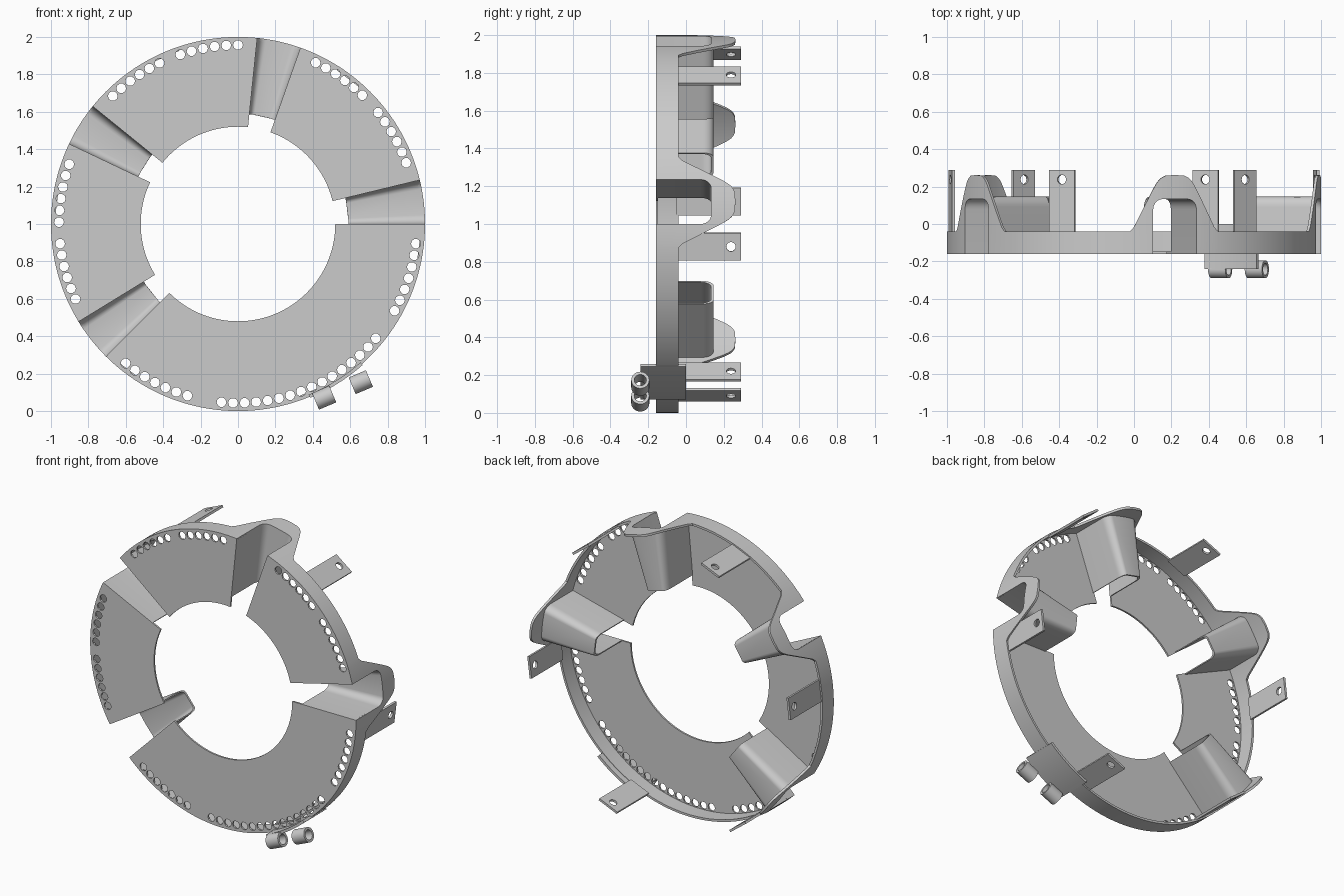
import bpy, bmesh
from math import radians, cos, sin, pi
from mathutils import Matrix, Vector

if "Cube" in bpy.data.objects:
    bpy.data.objects.remove(bpy.data.objects["Cube"])

CHANNELS = [6.8 + 70.5 * i for i in range(4)]
HALF = 6.8                       # half opening of a channel, degrees
FRONT, BACK = -0.16, -0.04       # depth of the rim


def P(r, deg, y):
    a = radians(deg)
    return Vector((r * cos(a), y, 1 + r * sin(a)))


def finish(ob):
    bpy.ops.object.select_all(action='DESELECT')
    ob.select_set(True)
    bpy.context.view_layer.objects.active = ob
    bpy.ops.object.shade_smooth_by_angle(angle=radians(30))


def skin(name, rows, closed=False):
    """Solid skinned through a row of four-point sections."""
    bm = bmesh.new()
    vs = [[bm.verts.new(p) for p in row] for row in rows]
    n = len(vs)
    for i in range(n if closed else n - 1):
        a, b = vs[i], vs[(i + 1) % n]
        for k in range(4):
            j = (k + 1) % 4
            bm.faces.new((a[k], a[j], b[j], b[k]))
    if not closed:
        bm.faces.new(vs[0])
        bm.faces.new(vs[-1][::-1])
    bmesh.ops.recalc_face_normals(bm, faces=bm.faces)
    me = bpy.data.meshes.new(name)
    bm.to_mesh(me)
    bm.free()
    ob = bpy.data.objects.new(name, me)
    bpy.context.collection.objects.link(ob)
    finish(ob)


def sheet(name, loops, thick, matrix):
    """Flat sheet from outlines; inner outlines become holes."""
    cu = bpy.data.curves.new(name, 'CURVE')
    cu.dimensions, cu.fill_mode, cu.extrude = '2D', 'BOTH', thick / 2
    for pts in loops:
        sp = cu.splines.new('POLY')
        sp.points.add(len(pts) - 1)
        for q, (x, y) in zip(sp.points, pts):
            q.co = (x, y, 0, 1)
        sp.use_cyclic_u = True
    tmp = bpy.data.objects.new(name + "_curve", cu)
    bpy.context.collection.objects.link(tmp)
    dg = bpy.context.evaluated_depsgraph_get()
    me = bpy.data.meshes.new_from_object(tmp.evaluated_get(dg))
    bpy.data.objects.remove(tmp)
    bm = bmesh.new()
    bm.from_mesh(me)
    bmesh.ops.remove_doubles(bm, verts=bm.verts, dist=1e-5)
    bmesh.ops.recalc_face_normals(bm, faces=bm.faces)
    bm.to_mesh(me)
    bm.free()
    me.transform(matrix)
    me.name = name
    ob = bpy.data.objects.new(name, me)
    bpy.context.collection.objects.link(ob)
    finish(ob)


def circle(cx, cy, r, n):
    return [(cx + r * cos(2 * pi * i / n), cy + r * sin(2 * pi * i / n)) for i in range(n)]


def frame(x, y, z, o):
    return Matrix.Translation(o) @ Matrix((x, y, z)).transposed().to_4x4()


def steps(a, b, n):
    return [a + (b - a) * i / n for i in range(n + 1)]


# Front plate sectors, with rows of small vent holes (first angle, last angle, count)
GROUPS = [(20, 38.5, 6), (46, 64.3, 6), (90, 108.8, 6), (116, 134.4, 6), (160.5, 179.4, 6),
          (186.3, 204.8, 6), (231.1, 253.6, 7), (264.7, 320.3, 16), (331, 353.7, 7)]
holes = [a for g in GROUPS for a in steps(g[0], g[1], g[2] - 1)]
for c, nxt in zip(CHANNELS, CHANNELS[1:] + [CHANNELS[0] + 360]):
    a0, a1 = c + HALF, nxt - HALF
    n = int((a1 - a0) / 2)
    polar = [(0.992, a) for a in steps(a0, a1, n)] + [(0.52, a) for a in steps(a1, a0, n)]
    loops = [[(r * cos(radians(a)), r * sin(radians(a))) for r, a in polar]]
    loops += [circle(0.957 * cos(radians(h)), 0.957 * sin(radians(h)), 0.026, 10)
              for h in holes if a0 < h < a1]
    sheet("front_plate", loops, 0.012,
          Matrix.Translation((0, FRONT + 0.006, 1)) @ Matrix.Rotation(pi / 2, 4, 'X'))


# Channel section: (angle offset, depth), straight walls with rounded corners
def channel_profile(half, top, fa=2.8, fy=0.055):
    right = [(half, FRONT)] + [(half - fa + fa * cos(t), top - fy + fy * sin(t))
                               for t in steps(0, pi / 2, 6)]
    return [(-a, y) for a, y in right] + right[::-1]


INNER = channel_profile(HALF, 0.133)
OUTER = channel_profile(HALF + 0.7, 0.146)
for c in CHANNELS:
    skin("radial_channel", [[P(0.59, c + a, y), P(0.993, c + a, y), P(0.993, c + b, z), P(0.59, c + b, z)]
                            for (a, y), (b, z) in zip(INNER, OUTER)])

# Outer rim with a hump and an opening at every channel
HUMP = [(0, 0.262), (3, 0.258), (4.5, 0.245), (5.7, 0.22), (7, 0.18), (12.8, -0.018), (14, BACK), (400, BACK)]


def lerp(table, x):
    for (a, u), (b, v) in zip(table, table[1:]):
        if a <= x <= b:
            return u + (v - u) * (x - a) / max(b - a, 1e-9)


local = [(o, y) for o, y in INNER[1:-1]]
rim = []
for c, nxt in zip(CHANNELS, CHANNELS[1:] + [CHANNELS[0] + 360]):
    side = [14, 12.8, 10.5, 8.5, 7, HALF + 0.02]
    offs = [(-s, FRONT) for s in side] + local[:7] + [(o, 0.133) for o in (-3, -1.5, 0, 1.5, 3)]
    offs += local[7:] + [(s, FRONT) for s in side[::-1]]
    rim += [(c + o, lo, lerp(HUMP, abs(o))) for o, lo in offs]
    a0, a1 = c + 14, nxt - 14
    rim += [(a, FRONT, BACK) for a in steps(a0, a1, int((a1 - a0) / 2))[1:-1]]
skin("outer_rim", [[P(1, a, lo), P(1, a, hi), P(0.985, a, hi), P(0.985, a, lo)] for a, lo, hi in rim], True)

# Six mounting tabs with screw holes
for i in range(6):
    a = 53 + 60 * i
    u = P(1, a, 0) - Vector((0, 0, 1))
    y = Vector((0, 1, 0))
    w = 0.073
    sheet("mounting_tab", [[(-w, -0.05), (w, -0.05), (w, 0.29), (-w, 0.29)], circle(0, 0.238, 0.025, 16)],
          0.015, frame(y.cross(u), y, u, P(0.982, a, 0)))

# Hinge bracket on the lower right and its two knuckle tubes
skin("hinge_plate", [[P(1.006, a, -0.24), P(1.006, a, 0), P(0.988, a, 0), P(0.988, a, -0.24)]
                     for a in steps(292.5, 311.5, 10)])
u = P(1, 293, 0) - Vector((0, 0, 1))
y = Vector((0, 1, 0))
t = u.cross(y)
for off in (0.061, 0.274):
    sheet("hinge_knuckle", [circle(0, 0, 0.048, 28), circle(0, 0, 0.032, 28)], 0.1,
          frame(u, y, t, Vector((0, -0.242, 1)) + u * 1.035 + t * off))
